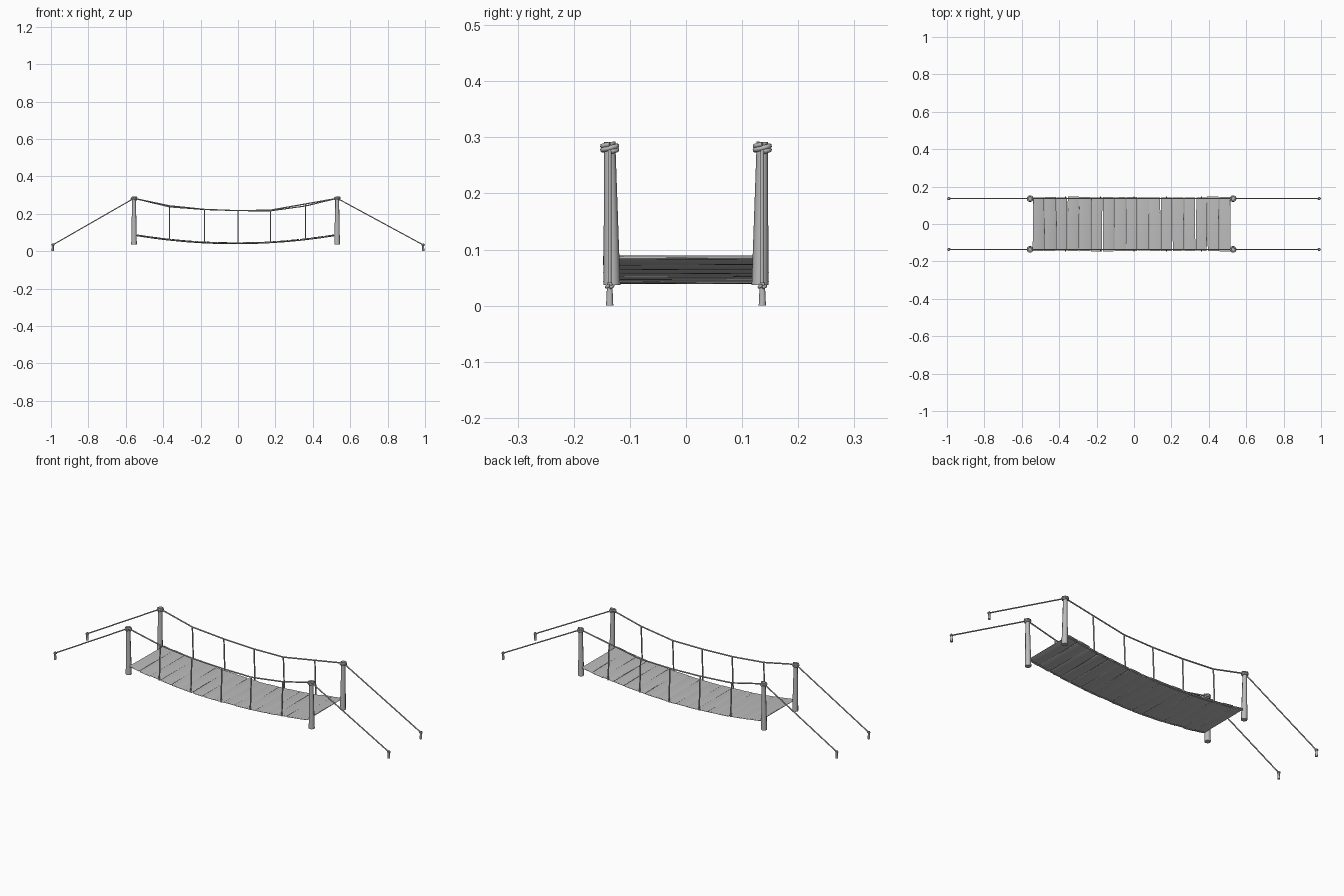
import bpy, math, random
from mathutils import Vector

random.seed(4)
cube = bpy.data.objects.get("Cube")
if cube:
    bpy.data.objects.remove(cube)

grey = bpy.data.materials.new("weathered grey")
grey.use_nodes = True
grey.diffuse_color = (0.5, 0.5, 0.5, 1)
grey.node_tree.nodes["Principled BSDF"].inputs["Base Color"].default_value = (0.5, 0.5, 0.5, 1)

MID = -0.013     # centre of the span
SIDE = 0.136     # rope and post offset from the centreline
HALF = 0.53      # half length of the deck


def finish(obj, name):
    obj.name = name
    obj.data.materials.append(grey)
    return obj


def rope(name, points, radius, cyclic=False):
    curve = bpy.data.curves.new(name, 'CURVE')
    curve.dimensions = '3D'
    curve.bevel_depth = radius
    curve.bevel_resolution = 1
    curve.use_fill_caps = True
    spline = curve.splines.new('POLY')
    spline.points.add(len(points) - 1)
    for p, co in zip(spline.points, points):
        p.co = (*co, 1)
    spline.use_cyclic_u = cyclic
    obj = bpy.data.objects.new(name, curve)
    bpy.context.collection.objects.link(obj)
    return finish(obj, name)


def pole(name, bottom, top, r1, r2, sides=8):
    a, b = Vector(bottom), Vector(top)
    bpy.ops.mesh.primitive_cone_add(vertices=sides, radius1=r1, radius2=r2,
                                    depth=(b - a).length, location=(a + b) / 2)
    obj = bpy.context.object
    obj.rotation_euler = (b - a).to_track_quat('Z', 'Y').to_euler()
    bpy.ops.object.shade_smooth_by_angle(angle=math.radians(60))
    return finish(obj, name)


def coil(name, centre, radius, thick, turns, pitch):
    # Wound rope, slightly tilted
    x, y, z = centre
    n = 10
    pts = []
    for i in range(turns * n + 1):
        t = math.tau * i / n
        pts.append((x + radius * math.cos(t), y + radius * math.sin(t),
                    z + pitch * (i / n - turns / 2) + 0.002 * math.sin(t)))
    return rope(name, pts, thick)


def deck_z(x):
    return 0.043 + 0.043 * ((x - MID) / HALF) ** 2


# Sagging deck of slightly uneven planks
count = 17
pitch = 2 * HALF / count
for i in range(count):
    x = MID - HALF + pitch * (i + 0.5)
    bpy.ops.mesh.primitive_cube_add(size=1, location=(x, random.uniform(-0.002, 0.002), deck_z(x)))
    plank = finish(bpy.context.object, f"plank_{i + 1}")
    plank.scale = (pitch * random.uniform(0.9, 0.98), random.uniform(0.282, 0.292), 0.008)
    slope = math.atan(0.086 * (x - MID) / HALF ** 2)
    plank.rotation_euler = (random.uniform(-0.006, 0.006), -slope, random.uniform(-0.012, 0.012))
    bpy.ops.object.shade_smooth()

# Handrail heights along the span: the far rail is tauter at the +x end
stations = (-0.366, -0.179, 0, 0.174, 0.361)
rails = {-1: (0.243, 0.224, 0.217, 0.216, 0.242),
         1: (0.237, 0.223, 0.217, 0.220, 0.253)}

for s, label in ((-1, "front"), (1, "back")):
    y = s * SIDE
    # Handrail and vertical hangers
    path = [(-0.556, y, 0.283)] + [(x, y, z) for x, z in zip(stations, rails[s])] + [(0.53, y, 0.283)]
    rope(f"{label}_handrail", path, 0.0035)
    for i, (x, z) in enumerate(zip(stations, rails[s])):
        pole(f"{label}_hanger_{i + 1}", (x, y + s * 0.008, deck_z(x) - 0.004), (x, y, z), 0.0035, 0.0035, 6)
    # Rope under the plank ends
    xs = [MID + HALF * (k / 6 - 1) for k in range(13)]
    rope(f"{label}_deck_rope", [(x, y, deck_z(x) - 0.003) for x in xs], 0.003)

    for e, end in ((-1, "right"), (1, "left")):
        px = MID + e * 0.543
        sx = e * 0.99
        # Tapered post with a wound rope at its head
        pole(f"{label}_{end}_post", (px, s * 0.132, 0.037), (px, y, 0.292), 0.015, 0.010)
        coil(f"{label}_{end}_post_winding", (px, y, 0.281), 0.0135, 0.0045, 2, 0.007)
        # Ground stake, its knot and the guy rope
        pole(f"{label}_{end}_stake", (sx, y, 0), (sx, y, 0.041), 0.0065, 0.0045)
        coil(f"{label}_{end}_stake_knot", (sx, y, 0.034), 0.006, 0.003, 1, 0.004)
        rope(f"{label}_{end}_guy_rope", [(sx, y, 0.034), (px, y, 0.283)], 0.0033)
